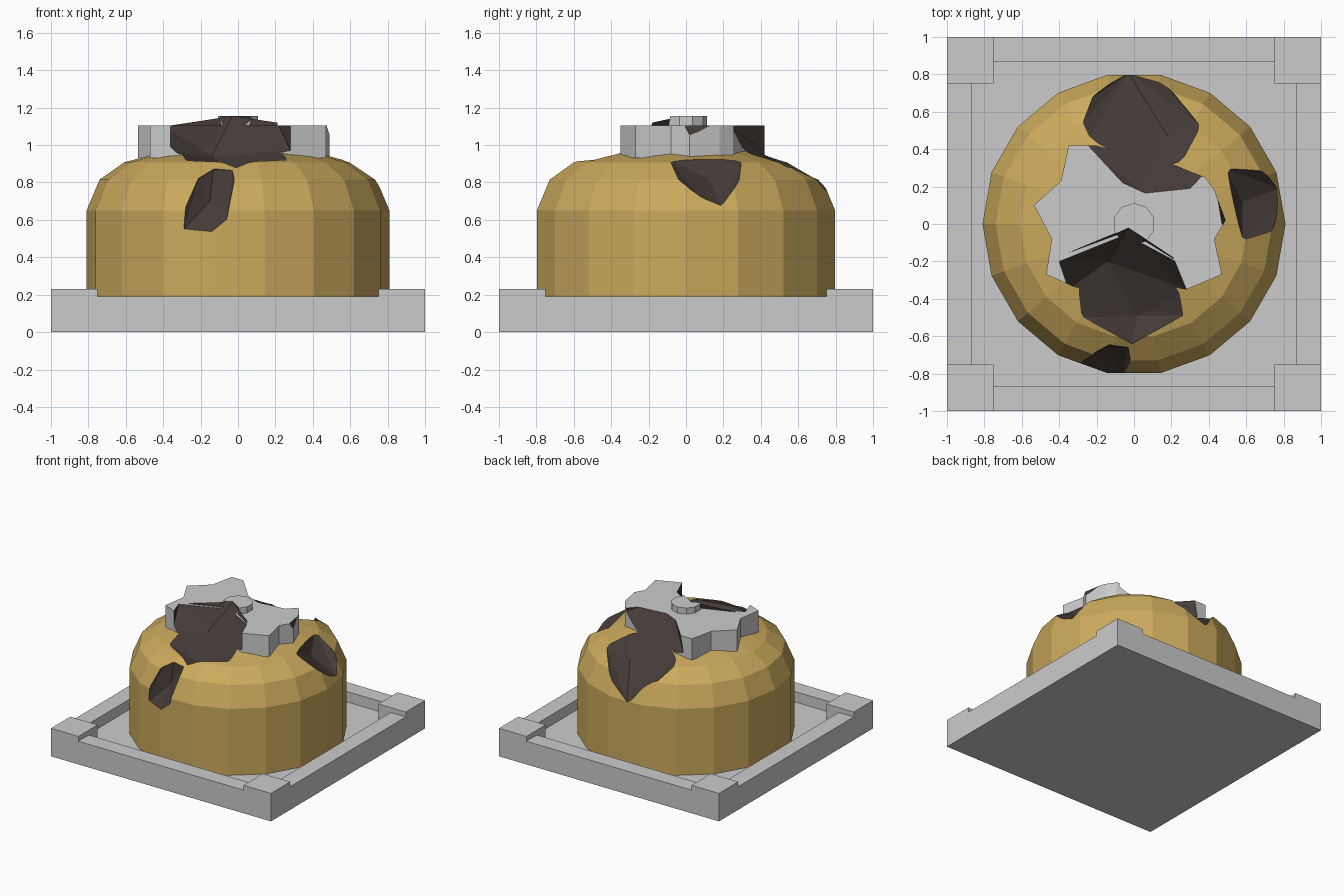
import bpy, bmesh, math
from mathutils import Vector

if "Cube" in bpy.data.objects:
    bpy.data.objects.remove(bpy.data.objects["Cube"])


def material(name, rgb):
    m = bpy.data.materials.new(name)
    m.diffuse_color = (*rgb, 1)
    m.use_nodes = True
    m.node_tree.nodes["Principled BSDF"].inputs["Base Color"].default_value = m.diffuse_color
    return m


GOLD = material("ochre", (0.60, 0.40, 0.11))
DARK = material("dark_brown", (0.060, 0.045, 0.040))
GREY = material("grey", (0.8, 0.8, 0.8))


def finish(name, bm, mat=None):
    bmesh.ops.recalc_face_normals(bm, faces=bm.faces)
    me = bpy.data.meshes.new(name)
    bm.to_mesh(me)
    bm.free()
    ob = bpy.data.objects.new(name, me)
    bpy.context.collection.objects.link(ob)
    if mat:
        me.materials.append(mat)
    return ob


def box(name, x0, x1, y0, y1, z0, z1):
    bm = bmesh.new()
    bmesh.ops.create_cube(bm, size=1)
    for v in bm.verts:
        v.co = (x0 if v.co.x < 0 else x1, y0 if v.co.y < 0 else y1,
                z0 if v.co.z < 0 else z1)
    return finish(name, bm)


def prism(name, outline, z0, z1, mat):
    bm = bmesh.new()
    f = bm.faces.new([bm.verts.new((x, y, z0)) for x, y in outline])
    ext = bmesh.ops.extrude_face_region(bm, geom=[f], use_keep_orig=True)
    for v in ext["geom"]:
        if isinstance(v, bmesh.types.BMVert):
            v.co.z = z1
    return finish(name, bm, mat)


def revolve(name, profile, sides, mat):
    bm = bmesh.new()
    rings = [[bm.verts.new((r * math.cos(math.tau * i / sides),
                            r * math.sin(math.tau * i / sides), z))
              for i in range(sides)] for r, z in profile[:-1]]
    for a, b in zip(rings, rings[1:]):
        for i in range(sides):
            j = (i + 1) % sides
            bm.faces.new((a[i], a[j], b[j], b[i]))
    bm.faces.new(rings[0][::-1])
    tip = bm.verts.new((0, 0, profile[-1][1]))
    for i in range(sides):
        bm.faces.new((rings[-1][i], rings[-1][(i + 1) % sides], tip))
    return finish(name, bm, mat)


def dent_cutter(name, bottom, rim, out):
    # faceted hull: dent floor, its rim, and the rim pushed outwards
    bm = bmesh.new()
    for p in bottom + rim + [Vector(q) + Vector(out) for q in rim]:
        bm.verts.new(p)
    hull = bmesh.ops.convex_hull(bm, input=bm.verts)
    loose = [v for v in bm.verts if not v.link_faces]
    bmesh.ops.delete(bm, geom=loose, context='VERTS')
    ob = finish(name, bm, DARK)
    ob.hide_render = True
    return ob


# square base: recessed floor, edge strips, raised corners
box("base_floor", -0.87, 0.87, -0.87, 0.87, 0, 0.105)
for s, side in ((-1, "low"), (1, "high")):
    a, b = sorted((s * 0.865, s))
    box("edge_strip_x_" + side, a, b, -0.75, 0.75, 0, 0.19)
    box("edge_strip_y_" + side, -0.75, 0.75, a, b, 0, 0.19)
    for t in (-1, 1):
        c, d = sorted((s * 0.75, s))
        e, f = sorted((t * 0.75, t))
        box("base_corner", c, d, e, f, 0, 0.23)

# domed drum
dome = revolve("dome", [(0.81, 0.1), (0.81, 0.65), (0.74, 0.815), (0.61, 0.907),
                        (0.36, 0.975), (0, 1.0)], 18, GOLD)

# ragged top plate and centre knob
plate = prism("top_plate", [
    (-0.35, 0.42), (-0.39, 0.23), (-0.535, 0.10), (-0.44, -0.08), (-0.47, -0.27),
    (-0.31, -0.34), (-0.1, -0.36), (0.08, -0.32), (0.28, -0.35), (0.47, -0.27),
    (0.43, -0.08), (0.49, 0.02), (0.43, 0.18), (0.38, 0.25), (0.2, 0.32),
    (0.0, 0.36), (-0.2, 0.42)], 0.93, 1.105, GREY)
knob = prism("centre_knob", [(0.112 * math.cos(math.tau * (i + 0.5) / 10),
                              0.112 * math.sin(math.tau * (i + 0.5) / 10))
                             for i in range(10)], 1.08, 1.155, GREY)

# four faceted dents knocked into the shell
cutters = [
    dent_cutter("front_dent_cutter", [(-0.14, -0.20, 0.94), (0.02, -0.49, 0.84)],
                [(-0.40, -0.20, 1.105), (-0.03, -0.02, 1.155), (0.21, -0.18, 1.12),
                 (0.28, -0.35, 0.97), (0.26, -0.49, 0.92), (-0.01, -0.64, 0.87),
                 (-0.27, -0.50, 0.915), (-0.35, -0.35, 0.96)], (0, 0, 0.4)),
    dent_cutter("back_dent_cutter", [(0.18, 0.47, 0.82)],
                [(-0.27, 0.42, 0.97), (-0.06, 0.22, 1.105), (0.06, 0.165, 1.105),
                 (0.30, 0.19, 1.105), (0.36, 0.25, 1.08), (0.35, 0.53, 0.89),
                 (0.14, 0.78, 0.75), (-0.03, 0.81, 0.64), (-0.22, 0.68, 0.82),
                 (-0.27, 0.55, 0.90)], (0, 0.1, 0.5)),
    dent_cutter("right_dent_cutter", [(0.58, 0.12, 0.82)],
                [(0.44, 0.18, 1.105), (0.47, 0.0, 1.105), (0.49, 0.30, 0.93),
                 (0.58, -0.09, 0.92), (0.73, -0.06, 0.83), (0.785, 0.10, 0.70),
                 (0.775, 0.19, 0.67), (0.73, 0.28, 0.78)], (0.25, 0, 0.35)),
    dent_cutter("small_front_dent_cutter", [(-0.15, -0.66, 0.70)],
                [(-0.13, -0.64, 0.87), (-0.03, -0.66, 0.865), (-0.02, -0.72, 0.81),
                 (-0.06, -0.80, 0.60), (-0.14, -0.80, 0.535), (-0.29, -0.745, 0.55),
                 (-0.28, -0.74, 0.67), (-0.21, -0.68, 0.82)], (0, -0.4, 0.15)),
]
for ob in (dome, plate, knob):
    bpy.context.view_layer.objects.active = ob
    for c in cutters:
        m = ob.modifiers.new("dent", 'BOOLEAN')
        m.operation = 'DIFFERENCE'
        m.solver = 'EXACT'
        m.material_mode = 'TRANSFER'
        m.object = c
        bpy.ops.object.modifier_apply(modifier=m.name)
for c in cutters:
    bpy.data.objects.remove(c)

# thin torn lip standing above the plate behind the front dent
bm = bmesh.new()
bm_pts = [(-0.39, -0.17, 1.10), (-0.03, -0.02, 1.155), (0.21, -0.18, 1.12),
          (0.21, -0.19, 1.09), (-0.03, -0.04, 1.09)]
p = [bm.verts.new(q) for q in bm_pts]
bm.faces.new((p[0], p[4], p[1]))
bm.faces.new((p[4], p[3], p[2], p[1]))
finish("torn_lip", bm, DARK)
